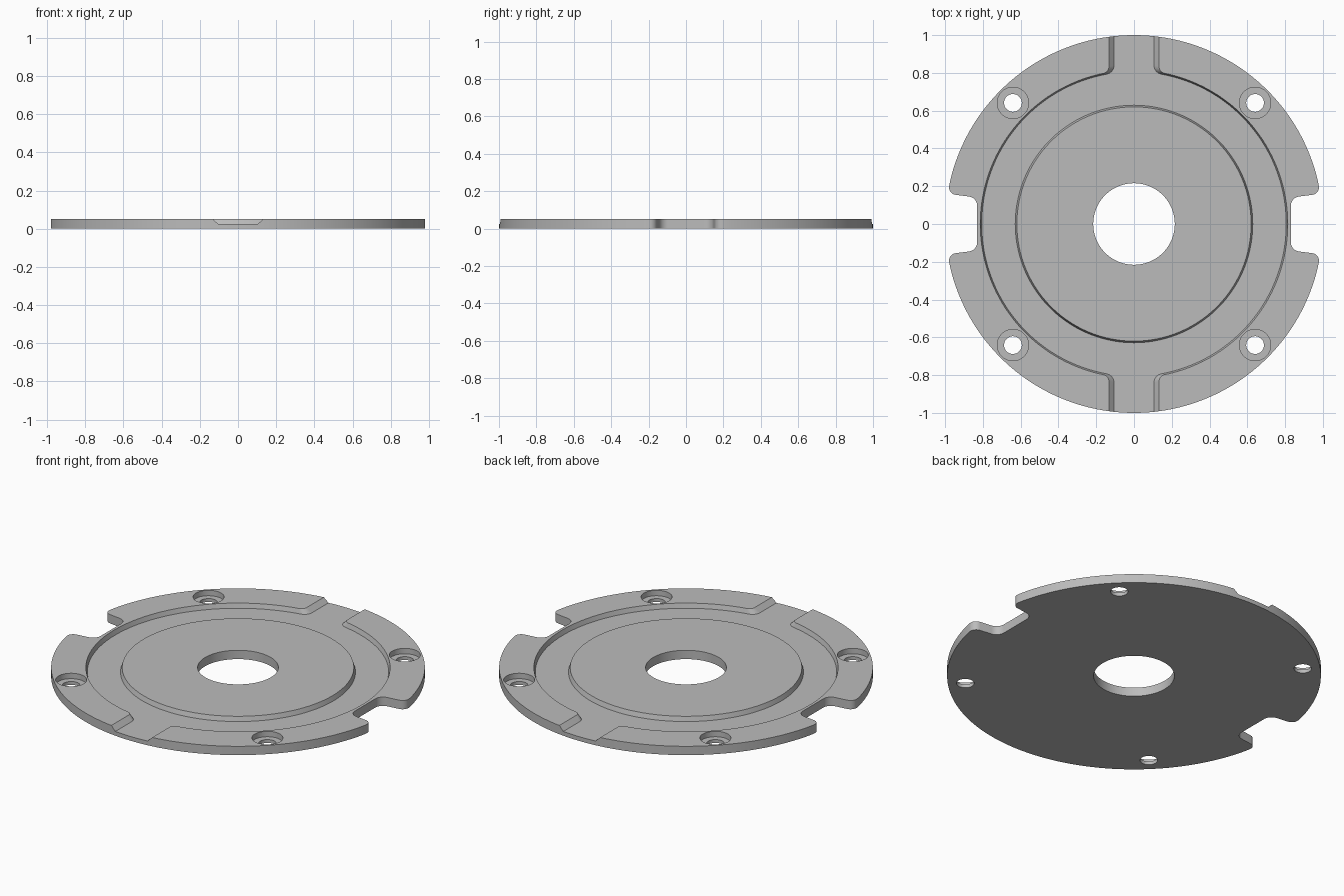
import bpy
import bmesh
from math import sin, cos, atan2, pi, radians, sqrt, tan
from mathutils import Vector

THICK, FLOOR = 0.052, 0.025

cube = bpy.data.objects.get("Cube")
if cube:
    bpy.data.objects.remove(cube)

grey = bpy.data.materials.new("plain grey")
grey.use_nodes = True
colour = (0.5, 0.5, 0.5, 1)
grey.diffuse_color = colour
grey.node_tree.nodes["Principled BSDF"].inputs["Base Color"].default_value = colour


def arc(cx, cy, r, start, end, steps):
    return [(cx + r * cos(start + (end - start) * i / steps),
             cy + r * sin(start + (end - start) * i / steps)) for i in range(steps + 1)]


def fillet(before, corner, after, r, steps=8):
    """Points of a round of radius r tangent to both legs of a corner."""
    p = Vector(corner)
    u, v = (Vector(before) - p).normalized(), (Vector(after) - p).normalized()
    half = u.angle(v) / 2
    centre = p + (u + v).normalized() * (r / sin(half))
    a, b = [p + d * (r / tan(half)) - centre for d in (u, v)]
    start = atan2(a.y, a.x)
    turn = (atan2(b.y, b.x) - start + pi) % (2 * pi) - pi
    return arc(centre.x, centre.y, r, start, start + turn, steps)


def mirror_quarter(points):
    """Mirror a first-quadrant run into a closed counter-clockwise outline."""
    half = points + [(-x, y) for x, y in reversed(points)]
    loop = half + [(-x, -y) for x, y in half]
    return [p for i, p in enumerate(loop)
            if (Vector(p) - Vector(loop[i - 1])).length > 1e-5]


def loft(name, lower, z0, upper, z1):
    """Solid between two outlines with equal point counts."""
    bm = bmesh.new()
    low = [bm.verts.new((x, y, z0)) for x, y in lower]
    top = [bm.verts.new((x, y, z1)) for x, y in upper]
    bm.faces.new(low[::-1])
    bm.faces.new(top)
    for i in range(len(low)):
        bm.faces.new((low[i - 1], low[i], top[i], top[i - 1]))
    bmesh.ops.recalc_face_normals(bm, faces=bm.faces)
    mesh = bpy.data.meshes.new(name)
    bm.to_mesh(mesh)
    bm.free()
    mesh.materials.append(grey)
    obj = bpy.data.objects.new(name, mesh)
    bpy.context.collection.objects.link(obj)
    return obj


def circle(r, x=0, y=0, steps=48):
    return arc(x, y, r, 0, 2 * pi, steps)[:-1]


def combine(target, tool, operation="DIFFERENCE"):
    tool.hide_render = True
    mod = target.modifiers.new(tool.name, "BOOLEAN")
    mod.object, mod.operation, mod.solver = tool, operation, "EXACT"
    bpy.context.view_layer.objects.active = target
    bpy.ops.object.modifier_apply(modifier=mod.name)
    bpy.data.objects.remove(tool)


# Disc outline with a rounded notch on each side
inner, tip = (0.83, 0.14), (0.987, 0.16)
rim_start = radians(13.5)
quarter = (fillet((0.83, 0), inner, tip, 0.05)
           + fillet(inner, tip, (cos(rim_start), sin(rim_start)), 0.04)
           + arc(0, 0, 1, rim_start, pi / 2, 48))
outline = mirror_quarter(quarter)
plate = loft("mounting_plate", outline, 0, outline, THICK)


# Sunken ring with a channel to the front and back edges, walls leaning outward
def recess_outline(t):
    w, r, f = 0.105 + 0.028 * t, 0.806 + 0.008 * t, 0.05 - 0.015 * t
    yc = sqrt((r + f) ** 2 - (w + f) ** 2)
    joint = atan2(yc, w + f)
    points = arc(0, 0, r, 0, joint, 48)
    points += arc(w + f, yc, f, joint + pi, pi, 8)[1:]
    return mirror_quarter(points + [(w, 1.2)])


combine(plate, loft("recess_cutter", recess_outline(0), FLOOR,
                    recess_outline(2), 2 * THICK - FLOOR))

# Raised centre and its bore
combine(plate, loft("raised_centre", circle(0.632, steps=160), FLOOR - 0.01,
                    circle(0.62, steps=160), THICK), "UNION")
combine(plate, loft("bore_cutter", circle(0.216, steps=96), -0.1,
                    circle(0.216, steps=96), 0.2))

# Four counterbored screw holes
for sx in (-1, 1):
    for sy in (-1, 1):
        for r, z in ((0.083, 0.02), (0.047, -0.1)):
            ring = circle(r, 0.641 * sx, 0.641 * sy)
            combine(plate, loft("screw_hole_cutter", ring, z, ring, 0.2))

bpy.ops.object.select_all(action="DESELECT")
plate.select_set(True)
bpy.context.view_layer.objects.active = plate
bpy.ops.object.shade_smooth_by_angle(angle=radians(25))
